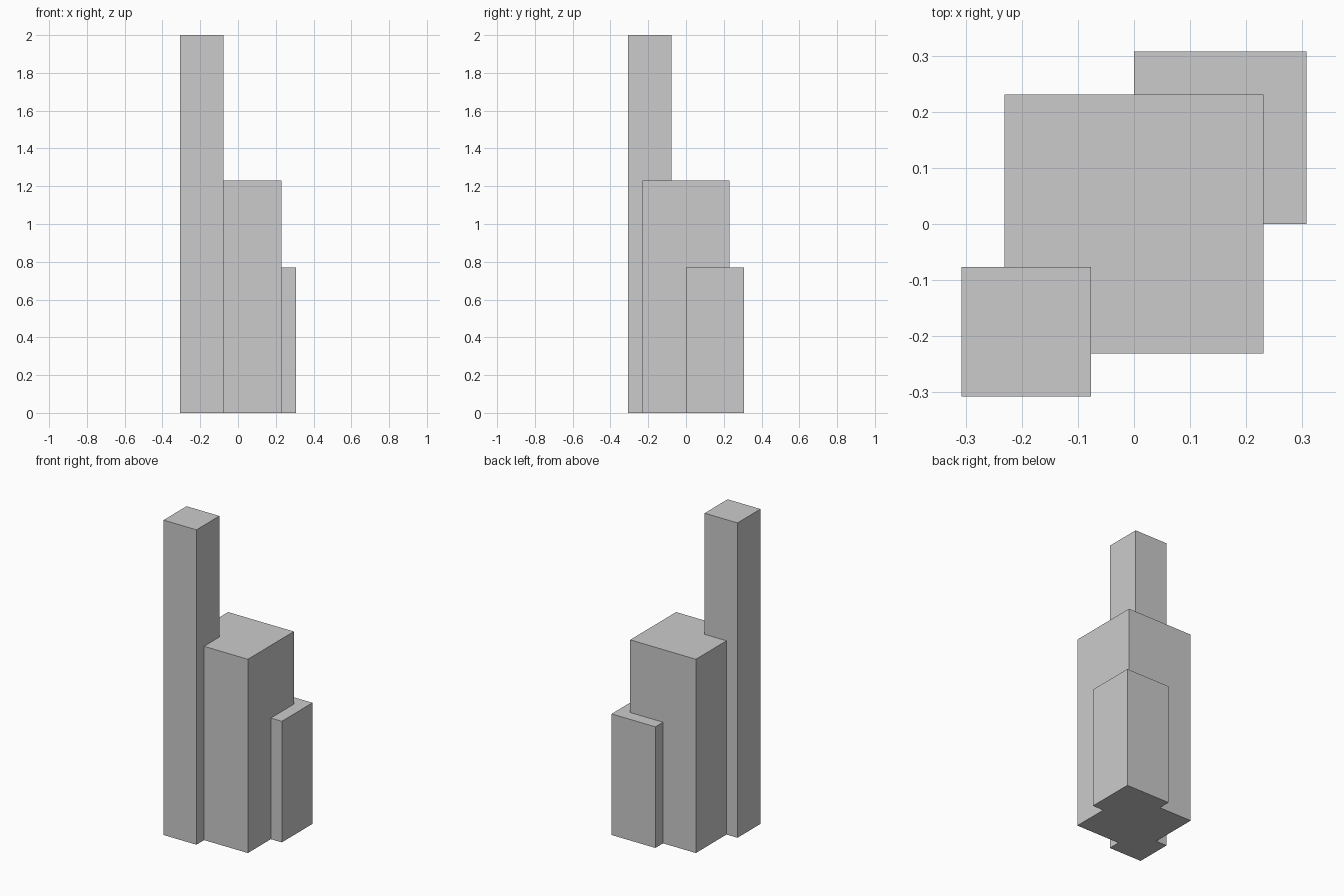
import bpy

if "Cube" in bpy.data.objects:
    bpy.data.objects.remove(bpy.data.objects["Cube"])

U = 1 / 13  # grid module of the design


def block(name, x0, x1, y0, y1, height):
    """Box standing on the ground, given in grid modules."""
    bpy.ops.mesh.primitive_cube_add(
        size=1,
        location=((x0 + x1) * U / 2, (y0 + y1) * U / 2, height * U / 2))
    obj = bpy.context.object
    obj.name = name
    obj.scale = ((x1 - x0) * U, (y1 - y0) * U, height * U)
    bpy.ops.object.transform_apply(location=False, rotation=False, scale=True)
    return obj


# Slim tall tower at the front left
block("tall_tower", -4, -1, -4, -1, 26)
# Wide central block
block("main_block", -3, 3, -3, 3, 16)
# Low block at the back right
block("low_block", 0, 4, 0, 4, 10)
